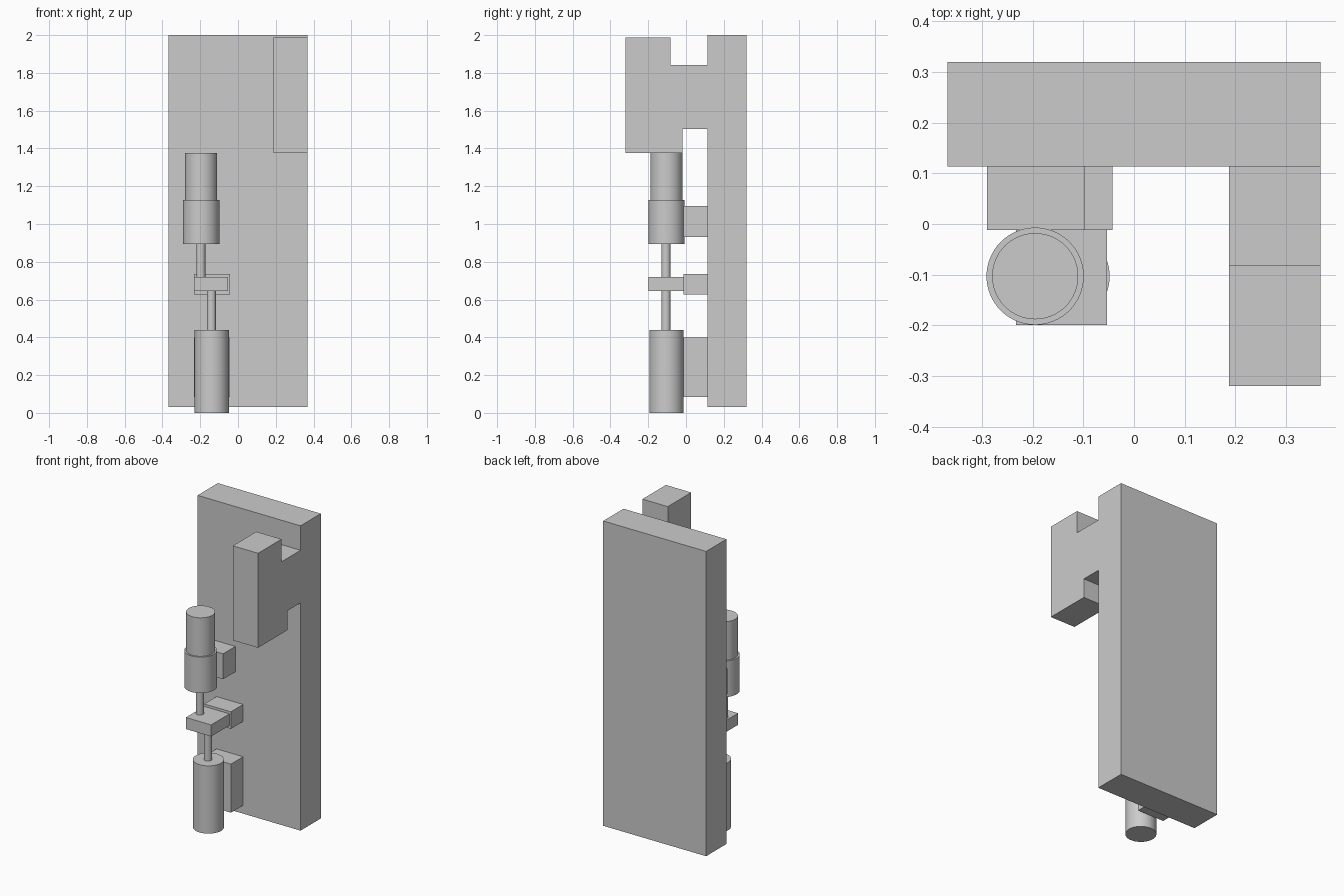
import bpy, bmesh, math

if "Cube" in bpy.data.objects:
    bpy.data.objects.remove(bpy.data.objects["Cube"])


def finish(name, bm):
    bmesh.ops.recalc_face_normals(bm, faces=bm.faces)
    mesh = bpy.data.meshes.new(name)
    bm.to_mesh(mesh)
    bm.free()
    obj = bpy.data.objects.new(name, mesh)
    bpy.context.collection.objects.link(obj)
    return obj


def prism(name, x0, x1, profile):
    """Extrude a (y, z) profile from x0 to x1."""
    bm = bmesh.new()
    face = bm.faces.new([bm.verts.new((x0, y, z)) for y, z in profile])
    ext = bmesh.ops.extrude_face_region(bm, geom=[face])
    verts = [g for g in ext["geom"] if isinstance(g, bmesh.types.BMVert)]
    bmesh.ops.translate(bm, verts=verts, vec=(x1 - x0, 0, 0))
    return finish(name, bm)


def box(name, x0, x1, y0, y1, z0, z1):
    return prism(name, x0, x1, [(y0, z0), (y1, z0), (y1, z1), (y0, z1)])


def cylinder(name, x, y, r, z0, z1):
    bpy.ops.mesh.primitive_cylinder_add(vertices=64, radius=r, depth=z1 - z0,
                                        location=(x, y, (z0 + z1) / 2))
    obj = bpy.context.object
    obj.name = name
    bpy.ops.object.shade_smooth_by_angle(angle=math.radians(30))
    return obj


PLATE_FRONT = 0.113
AXIS_Y = -0.103

# Upright back plate
box("back_plate", -0.368, 0.368, PLATE_FRONT, 0.32, 0.03, 2.0)

# Stepped arm projecting from the plate
prism("side_arm", 0.187, 0.368, [
    (PLATE_FRONT, 1.502), (-0.019, 1.502), (-0.019, 1.377), (-0.32, 1.377),
    (-0.32, 1.988), (-0.081, 1.988), (-0.081, 1.842), (PLATE_FRONT, 1.842)])

# Brackets holding the actuator stack to the plate
for name, x0, x1, z0, z1 in (
        ("upper_bracket", -0.29, -0.098, 0.932, 1.096),
        ("middle_bracket", -0.233, -0.042, 0.626, 0.736),
        ("lower_bracket", -0.233, -0.042, 0.084, 0.398)):
    box(name, x0, x1, -0.012, PLATE_FRONT, z0, z1)

# Upper motor and its rod
cylinder("upper_motor_cap", -0.195, AXIS_Y, 0.085, 1.128, 1.377)
cylinder("upper_motor_body", -0.195, AXIS_Y, 0.096, 0.895, 1.128)
cylinder("upper_rod", -0.197, -0.106, 0.024, 0.72, 0.895)

# Coupling block between the two rods
box("coupling_block", -0.233, -0.053, -0.199, -0.012, 0.645, 0.72)

# Lower rod and cylinder
cylinder("lower_rod", -0.141, -0.106, 0.024, 0.438, 0.645)
cylinder("lower_cylinder", -0.139, AXIS_Y, 0.091, 0.0, 0.438)
